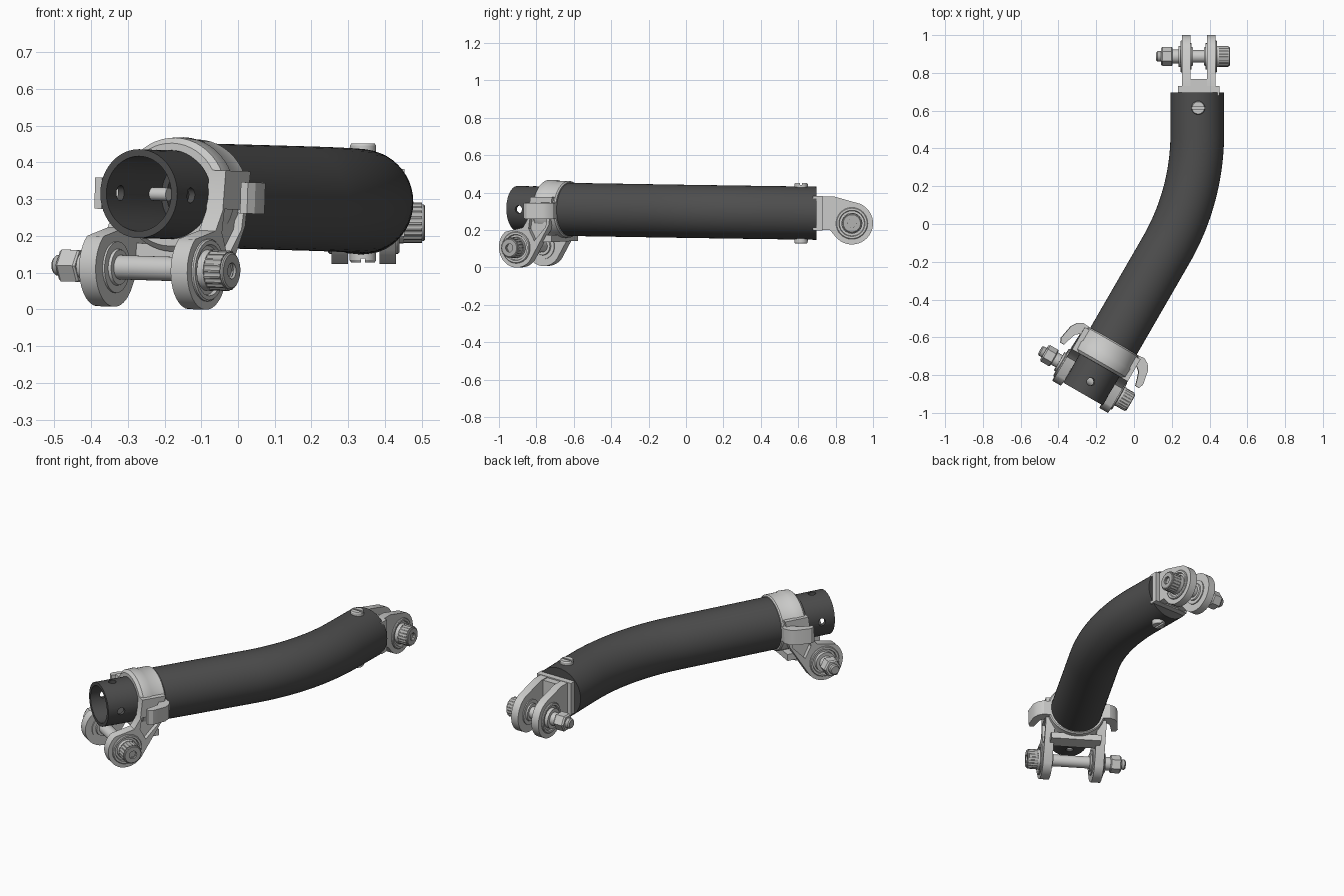
import bpy, bmesh, math
from mathutils import Vector, Matrix

if "Cube" in bpy.data.objects:
    bpy.data.objects.remove(bpy.data.objects["Cube"])


def material(name, rgb):
    m = bpy.data.materials.new(name)
    m.diffuse_color = (*rgb, 1)
    m.use_nodes = True
    m.node_tree.nodes["Principled BSDF"].inputs["Base Color"].default_value = m.diffuse_color
    return m


DARK = material("dark_tube", (0.075, 0.075, 0.075))
LIGHT = material("light_alloy", (0.6, 0.6, 0.59))
STEEL = material("bolt_steel", (0.45, 0.45, 0.44))


def frame(origin, u, b):
    u, b = Vector(u).normalized(), Vector(b).normalized()
    w = u.cross(b)
    m = Matrix((u, b, w)).transposed().to_4x4()
    m.translation = Vector(origin)
    return m


def build(name, rings, mat, m=Matrix(), loop=False):
    """Skin a list of equal-length point rings, capped or closed on itself."""
    bm = bmesh.new()
    vs = [[bm.verts.new(m @ Vector(p)) for p in r] for r in rings]
    n = len(vs[0])
    pairs = list(zip(vs, vs[1:])) + ([(vs[-1], vs[0])] if loop else [])
    for a, b in pairs:
        for i in range(n):
            j = (i + 1) % n
            bm.faces.new((a[i], a[j], b[j], b[i]))
    if not loop:
        bm.faces.new(vs[0][::-1])
        bm.faces.new(vs[-1])
    bmesh.ops.recalc_face_normals(bm, faces=bm.faces)
    me = bpy.data.meshes.new(name)
    bm.to_mesh(me)
    bm.free()
    me.materials.append(mat)
    ob = bpy.data.objects.new(name, me)
    bpy.context.collection.objects.link(ob)
    smooth(ob)
    return ob


def smooth(ob):
    bpy.ops.object.select_all(action='DESELECT')
    ob.select_set(True)
    bpy.context.view_layer.objects.active = ob
    bpy.ops.object.shade_smooth_by_angle(angle=math.radians(32))


def cut(ob, cutter):
    mod = ob.modifiers.new("cut", 'BOOLEAN')
    mod.operation, mod.solver, mod.object = 'DIFFERENCE', 'EXACT', cutter
    bpy.context.view_layer.objects.active = ob
    bpy.ops.object.modifier_apply(modifier=mod.name)
    bpy.data.objects.remove(cutter)
    smooth(ob)


def circle(x, r, n, c=(0, 0), knurl=0):
    return [(x, c[0] + (r - knurl * (i % 4 > 1)) * math.cos(2 * math.pi * i / n),
             c[1] + (r - knurl * (i % 4 > 1)) * math.sin(2 * math.pi * i / n)) for i in range(n)]


def lathe(name, prof, mat, m, c=(0, 0), n=32, knurl=0, loop=False):
    return build(name, [circle(x, r, n, c, knurl) for x, r in prof], mat, m, loop)


def prism(name, pts, x0, x1, mat, m):
    return build(name, [[(x, *p) for p in pts] for x in (x0, x1)], mat, m)


def box(name, s, t, w, mat, m):
    return prism(name, [(t[0], w[0]), (t[1], w[0]), (t[1], w[1]), (t[0], w[1])], *s, mat, m)


def arc(c, r, a0, a1, n=24):
    return [(c[0] + r * math.cos(math.radians(a0 + (a1 - a0) * i / n)),
             c[1] + r * math.sin(math.radians(a0 + (a1 - a0) * i / n))) for i in range(n + 1)]


# Bent tube: straight, 30 degree arc, straight
PHI, STRAIGHT, R = math.radians(30), 0.88, 0.33 / math.tan(math.radians(15))
ARC, TOTAL = R * PHI, 1.744
START = Vector((-0.27, -0.90))


def along(d):
    k = min(max(d - STRAIGHT, 0), ARC)
    a = PHI - k / R
    p = START + min(d, STRAIGHT) * Vector((math.sin(PHI), math.cos(PHI)))
    p += R * Vector((math.cos(a) - math.cos(PHI), math.sin(PHI) - math.sin(a)))
    p += max(d - STRAIGHT - ARC, 0) * Vector((0, 1))
    return Vector((*p, 0.315 - 0.025 * d / TOTAL)), a


def tube_ring(d, r, n=48):
    p, a = along(d)
    side = Vector((math.cos(a), -math.sin(a), 0))
    return [p + r * (math.cos(2 * math.pi * i / n) * side
                     + math.sin(2 * math.pi * i / n) * Vector((0, 0, 1))) for i in range(n)]


sections = [(0.6, 0.085), (0.3, 0.085), (0.3, 0.102), (0, 0.102), (0, 0.121), (0.2, 0.121), (0.2, 0.142)]
sections += [(STRAIGHT + ARC * i / 20, 0.142) for i in range(21)] + [(TOTAL, 0.142)]
tube = build("bent_tube", [tube_ring(d, r) for d, r in sections], DARK)

front = frame(along(0)[0], (0.866, -0.5, -0.028), (0.5, 0.866, -0.014))
rear = frame((0.3425, 0.70, 0.29), (1, 0, 0), (0, 1, 0))

# Cross holes near the open end
cut(tube, lathe("side_hole", [(-0.2, 0.021), (0.2, 0.021)], DARK, front, (0.075, 0), 20))
upright = front @ frame((0, 0.075, 0), (0, 0, 1), (1, 0, 0))
cut(tube, lathe("upper_hole", [(-0.2, 0.021), (0.2, 0.021)], DARK, upright, n=20))

# Slotted screws above and below the rear end
for name, m in (("upper_screw", frame((0.34, 0.615, 0.29), (0, 0, 1), (1, 0, 0))),
                ("lower_screw", frame((0.34, 0.615, 0.29), (0, 0, -1), (0, 1, 0)))):
    sc = lathe(name, [(0.12, 0.036), (0.156, 0.036), (0.162, 0.032)], LIGHT, m)
    cut(sc, box("slot", (0.151, 0.18), (-0.05, 0.05), (-0.005, 0.005), LIGHT, m))


def hardware(pre, m, c, inner, outer):
    """Pivot bolt, nut, washers and bearing rims across a pair of lugs."""
    o = outer
    lathe(pre + "_bolt_shaft", [(-o - 0.137, 0.022), (-o - 0.13, 0.028), (o + 0.03, 0.028)], STEEL, m, c)
    lathe(pre + "_bolt_sleeve", [(-inner, 0.033), (inner, 0.033)], LIGHT, m, c)
    head = lathe(pre + "_bolt_head", [(o + 0.018, 0.055), (o + 0.07, 0.055)], STEEL, m, c, 80, 0.003)
    lathe(pre + "_bolt_head_rim", [(o + 0.065, 0.05), (o + 0.075, 0.05), (o + 0.078, 0.046),
                                   (o + 0.078, 0.022), (o + 0.06, 0.022)], STEEL, m, c, 36)
    cut(head, lathe("socket", [(o + 0.045, 0.022), (o + 0.1, 0.022)], STEEL, m, c, 6))
    lathe(pre + "_nut", [(-o - 0.112, 0.043), (-o - 0.104, 0.05), (-o - 0.055, 0.05), (-o - 0.05, 0.045)],
          LIGHT, m, c, 6)
    lathe(pre + "_nut_spacer", [(-o - 0.055, 0.037), (-o, 0.037)], LIGHT, m, c)
    for k, side in ((1, "right"), (-1, "left")):
        lathe(f"{pre}_{side}_bearing_rim", [(k * (o - 0.01), 0.085), (k * (o + 0.005), 0.085),
              (k * (o + 0.009), 0.081), (k * (o + 0.009), 0.07), (k * (o - 0.002), 0.066)], LIGHT, m, c)
        lathe(f"{pre}_{side}_washer", [(k * (o - 0.01), 0.056), (k * (o + 0.02), 0.056)], LIGHT, m, c)
        lathe(f"{pre}_{side}_inner_washer", [(k * (inner + 0.01), 0.07), (k * (inner - 0.006), 0.07),
              (k * (inner - 0.006), 0.05), (k * (inner - 0.014), 0.048)], LIGHT, m, c)


# Rear clevis
RC = (0.187, -0.054)
rear_lug = [(0, -0.09), (0.07, -0.09)] + arc(RC, 0.113, -140, 68) + [(0.09, 0.09), (0, 0.09)]
for k, side in ((1, "right"), (-1, "left")):
    prism(f"rear_{side}_lug", rear_lug, k * 0.043, k * 0.088, LIGHT, rear)
box("rear_base_plate", (-0.11, 0.11), (-0.02, 0.03), (-0.092, 0.092), LIGHT, rear)
box("rear_web", (-0.045, 0.045), (0, 0.068), (-0.085, 0.085), LIGHT, rear)
hardware("rear", rear, RC, 0.043, 0.088)

# Clamp collar, slightly wider than tall
collar_frame = front @ frame((0, 0, 0), (0, 1, 0), (-1, 0, 0)) @ Matrix.Diagonal((1, 1.06, 1, 1))
lathe("clamp_collar", [(0.175, 0.119), (0.175, 0.14), (0.19, 0.155), (0.235, 0.157), (0.245, 0.152),
                       (0.315, 0.152), (0.322, 0.146), (0.322, 0.119)], LIGHT, collar_frame, n=48, loop=True)
box("clamp_lower_bridge", (-0.14, 0.14), (0.2, 0.29), (-0.172, -0.135), LIGHT, front)

# Front arms with outer pockets, side hooks and set screws
FC = (0.09, -0.202)
arm = [(0.31, 0.07), (0.29, -0.08)] + arc(FC, 0.108, -38, -230) + [(0.13, -0.095), (0.165, -0.04), (0.175, 0.07)]
pocket = [(0.175, -0.035), (0.28, -0.035), (0.27, -0.09), (0.2, -0.165), (0.165, -0.1)]
hook = [(0.12, 0.32), (0.185, 0.326), (0.215, 0.31), (0.235, 0.28), (0.25, 0.2), (0.24, 0.176),
        (0.218, 0.176), (0.207, 0.215), (0.195, 0.25), (0.17, 0.27), (0.12, 0.275)]
for k, side in ((1, "right"), (-1, "left")):
    ob = prism(f"front_{side}_arm", arm, k * 0.118, k * 0.17, LIGHT, front)
    cut(ob, prism("pocket", pocket, k * 0.145, k * 0.2, LIGHT, front))
    build(f"clamp_{side}_hook", [[(k * s, t, w) for s, t in hook] for w in (-0.045, 0.04)], LIGHT, front)
    lathe(f"clamp_{side}_set_screw", [(k * 0.05, 0.018), (k * 0.125, 0.018)], LIGHT, front, (0.25, 0), 20)
hardware("front", front, FC, 0.118, 0.17)
